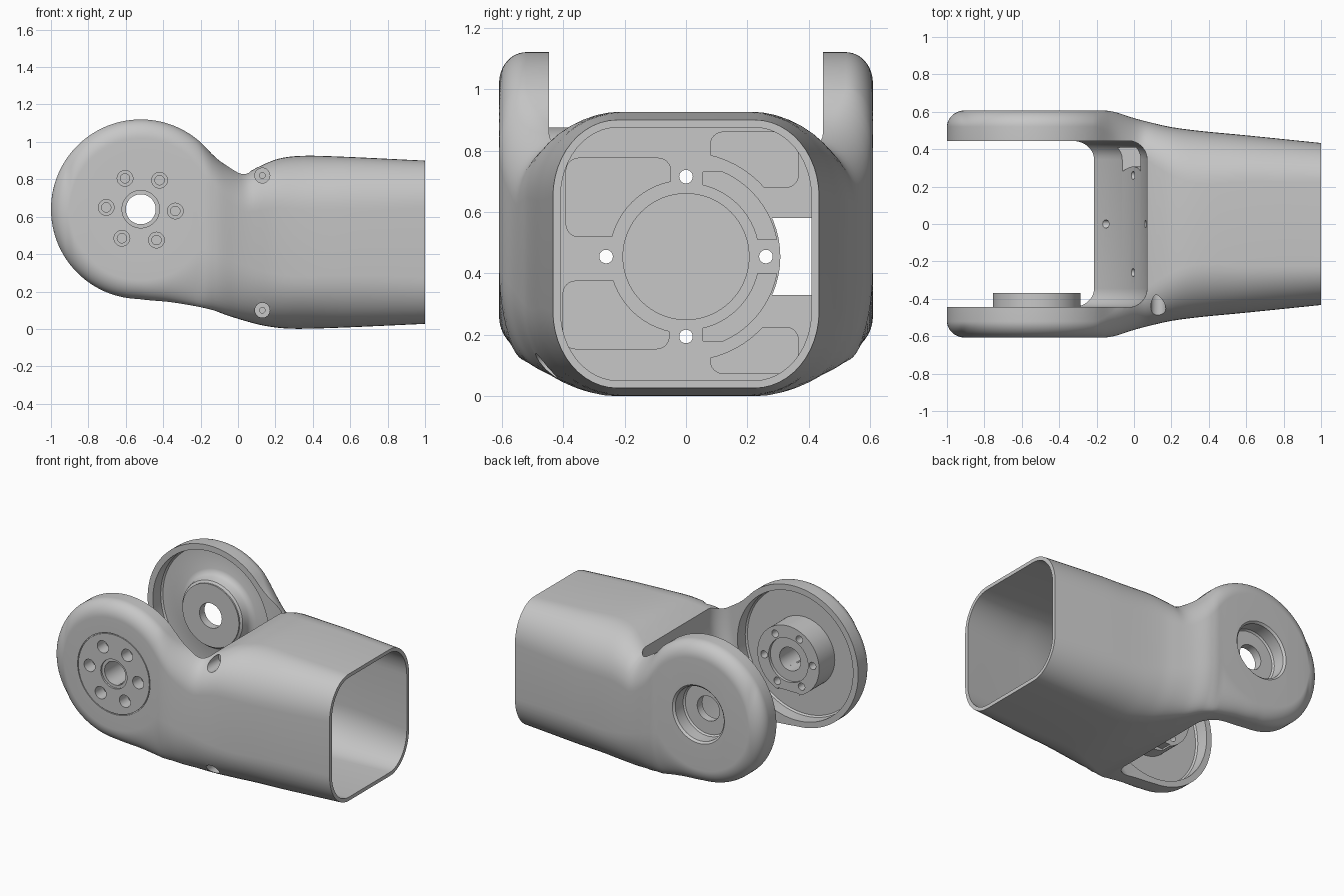
import bpy
import bmesh
from math import sin, cos, pi, sqrt, radians
from mathutils import Vector, Matrix

cube = bpy.data.objects.get("Cube")
if cube:
    bpy.data.objects.remove(cube, do_unlink=True)

grey = bpy.data.materials.new("satin grey")
grey.use_nodes = True
GREY = (0.57, 0.57, 0.57, 1)
grey.diffuse_color = GREY
grey.node_tree.nodes["Principled BSDF"].inputs["Base Color"].default_value = GREY

AXIS = Vector((-0.52, 0, 0.64))    # joint axis, along y
CORE = Vector((0, 0, 0.455))       # sleeve axis, along x
RIM, FILLET = 0.48, 0.1


def finish(name, bm):
    bmesh.ops.remove_doubles(bm, verts=bm.verts, dist=1e-5)
    bmesh.ops.delete(bm, geom=[e for e in bm.edges if not e.link_faces], context='EDGES')
    bmesh.ops.recalc_face_normals(bm, faces=bm.faces)
    mesh = bpy.data.meshes.new(name)
    bm.to_mesh(mesh)
    bm.free()
    mesh.materials.append(grey)
    ob = bpy.data.objects.new(name, mesh)
    bpy.context.collection.objects.link(ob)
    return ob


def grid(bm, rings, wrap):
    rows = [[bm.verts.new(p) for p in ring] for ring in rings]
    n = len(rows[0])
    pairs = zip(rows, rows[1:] + rows[:1]) if wrap else zip(rows, rows[1:])
    for a, b in pairs:
        for i in range(n):
            j = (i + 1) % n
            bm.faces.new((a[i], a[j], b[j], b[i]))
    return rows


def lathe(name, profile, centre=AXIS, steps=96):
    """Spin a closed (radius, y) profile about an axis along y."""
    bm = bmesh.new()
    rings = []
    for k in range(steps):
        a = 2 * pi * k / steps
        rings.append([centre + Vector((r * cos(a), y, r * sin(a))) for r, y in profile])
    grid(bm, rings, True)
    return finish(name, bm)


def pin(centre, r, y0, y1, steps=32):
    return lathe("cutter", [(0, y0), (r, y0), (r, y1), (0, y1)], centre, steps)


def rod(y, z, r, x0, x1):
    """Cylinder along x."""
    bm = bmesh.new()
    m = Matrix.Translation(((x0 + x1) / 2, y, z)) @ Matrix.Rotation(pi / 2, 4, 'Y')
    bmesh.ops.create_cone(bm, cap_ends=True, segments=64, radius1=r, radius2=r,
                          depth=x1 - x0, matrix=m)
    return finish("cutter", bm)


def block(x, y, z, round_edge=0):
    """Box from ranges, with the edges along x rounded."""
    bm = bmesh.new()
    m = Matrix.Translation([sum(v) / 2 for v in (x, y, z)]) @ Matrix.Diagonal(
        [v[1] - v[0] for v in (x, y, z)] + [1])
    bmesh.ops.create_cube(bm, size=1, matrix=m)
    if round_edge:
        edges = [e for e in bm.edges if abs(e.verts[0].co.x - e.verts[1].co.x) > 0.001]
        bmesh.ops.bevel(bm, geom=edges, offset=round_edge, segments=6, profile=0.5,
                        affect='EDGES')
    return finish("cutter", bm)


def combine(ob, tool, op='DIFFERENCE'):
    mod = ob.modifiers.new("cut", 'BOOLEAN')
    mod.operation, mod.solver, mod.object = op, 'EXACT', tool
    bpy.context.view_layer.objects.active = ob
    bpy.ops.object.modifier_apply(modifier=mod.name)
    bpy.data.objects.remove(tool, do_unlink=True)
    return ob


def curve(points, x):
    """Smooth curve through (x, value) points."""
    if x <= points[0][0]:
        return points[0][1]
    for i in range(len(points) - 1):
        (x0, a), (x1, b) = points[i], points[i + 1]
        if x <= x1:
            def slope(k):
                lo, hi = points[max(k - 1, 0)], points[min(k + 1, len(points) - 1)]
                return (hi[1] - lo[1]) / (hi[0] - lo[0])
            t, h = (x - x0) / (x1 - x0), x1 - x0
            return (a * (1 + 2 * t) * (1 - t) ** 2 + b * t * t * (3 - 2 * t)
                    + h * t * (1 - t) * ((1 - t) * slope(i) - t * slope(i + 1)))
    return points[-1][1]


# Side and plan outlines of the arm, and the sizes of its rounded corners
TOP = [(-0.2, 0.998), (-0.1, 0.9), (0, 0.845), (0.05, 0.838), (0.1, 0.862),
       (0.2, 0.905), (0.3, 0.923), (0.45, 0.925), (1, 0.9)]
BOTTOM = [(-0.65, 0.178), (-0.5, 0.156), (-0.35, 0.142), (-0.15, 0.105), (-0.05, 0.07),
          (0.1, 0.026), (0.2, 0.008), (0.3, 0.001), (0.5, 0.005), (1, 0.027)]
WIDTH = [(-0.16, 0.608), (-0.1, 0.598), (0, 0.566), (0.1, 0.54), (0.2, 0.518),
         (0.35, 0.498), (0.6, 0.474), (1, 0.433)]
SIDE_ROUND = [(-0.2, 0.088), (0, 0.18), (0.3, 0.28), (0.6, 0.25), (1, 0.21)]
TOP_ROUND = [(-0.2, 0.153), (0, 0.2), (0.3, 0.28), (0.6, 0.28), (1, 0.25)]
BOTTOM_ROUND = [(-0.2, 0.317), (0, 0.3), (0.3, 0.28), (0.6, 0.28), (1, 0.25)]


def section(x, inset=0.0):
    dx = x - AXIS.x
    half = sqrt(max(RIM ** 2 - dx * dx, 1e-6))
    flat = sqrt(max((RIM - FILLET) ** 2 - dx * dx, 0))
    top, bottom = AXIS.z + half, AXIS.z - half
    width, ry = curve(WIDTH, x), curve(SIDE_ROUND, x)
    rt = rb = half - flat
    if dx < FILLET - RIM:
        u = min((-dx - RIM + FILLET) / FILLET, 1)
        ry = max(0.088 * sqrt(1 - u * u), 0.001)
        width = 0.52 + ry
    if x > -0.65:
        bottom = min(bottom, curve(BOTTOM, x))
        rb = AXIS.z - flat - bottom
    if x >= -0.2:
        top = curve(TOP, x)
        rt, rb = curve(TOP_ROUND, x), curve(BOTTOM_ROUND, x)
    top, bottom, width = top - inset, bottom + inset, width - inset
    ry, rt, rb = ry - inset, rt - inset, rb - inset
    pts = []
    for q, (sy, sz) in enumerate([(1, 1), (-1, 1), (-1, -1), (1, -1)]):
        r, edge = (rt, top) if sz > 0 else (rb, bottom)
        for k in range(13):
            a = (q + k / 12) * pi / 2
            pts.append((x, sy * (width - ry) + ry * cos(a), edge - sz * r + r * sin(a)))
    return pts


def loft(name, xs, inset=0.0):
    bm = bmesh.new()
    rows = grid(bm, [section(x, inset) for x in xs], False)
    bm.faces.new(rows[0])
    bm.faces.new(rows[-1])
    return finish(name, bm)


# Forked housing with hollow sleeve
xs = [AXIS.x - RIM * cos(radians(a)) for a in range(3, 90, 3)]
xs += [AXIS.x + 0.02 * k for k in range(45)] + [0.4 + 0.05 * k for k in range(13)]
housing = loft("forked_housing", xs)
combine(housing, loft("cutter", [0.19 + 0.03 * k for k in range(27)] + [1.0, 1.05], 0.025))

# Concave saddle between the fork arms
G, S = 0.445, 1.085
arc = [(S - 0.1 + 0.1 * sin(a), G - 0.1 + 0.1 * cos(a))
       for a in [k * pi / 16 for k in range(9)]]
gap = [(0, G)] + arc + [(r, -y) for r, y in reversed(arc)] + [(0, -G)]
combine(housing, lathe("cutter", gap, Vector((-1.015, 0, 0.85)), 200))

# Dished inner faces, back one with a rounded, sloped boss
combine(housing, lathe("cutter", [(0.235, -0.4), (0.44, -0.4), (0.44, -0.53),
                                  (0.43, -0.54), (0.235, -0.54)]))
combine(housing, lathe("cutter", [(0.215, 0.4), (0.44, 0.4), (0.44, 0.53), (0.43, 0.54),
                                  (0.28, 0.54), (0.255, 0.53), (0.24, 0.51), (0.235, 0.48),
                                  (0.23, 0.465), (0.215, 0.455)]))

# Back arm: bearing seat and bore
combine(housing, lathe("cutter", [(0, 0.5), (0.175, 0.5), (0.185, 0.51), (0.185, 0.595),
                                  (0.2, 0.61), (0.2, 0.7), (0, 0.7)]))
combine(housing, pin(AXIS, 0.085, 0.4, 0.55))

# Front arm: hub, cover seam, bore and bolt circle
hub = lathe("front_hub", [(0.08, -0.5), (0.235, -0.5), (0.235, -0.37), (0.15, -0.37),
                          (0.15, -0.39), (0.08, -0.39)])
combine(hub, block((-0.6, -0.44), (-0.443, -0.3), (0.38, 0.43)))
combine(housing, lathe("cutter", [(0.27, -0.7), (0.276, -0.7), (0.276, -0.6), (0.27, -0.6)]))
combine(housing, pin(AXIS, 0.08, -0.7, -0.3, 64))
combine(housing, pin(AXIS, 0.1, -0.7, -0.595, 64))
for k in range(6):
    a = radians(60 * k - 3)
    spot = AXIS + 0.185 * Vector((cos(a), 0, sin(a)))
    combine(housing, pin(spot, 0.042, -0.7, -0.52))
    combine(housing, pin(spot, 0.025, -0.6, -0.42))
    combine(hub, pin(spot, 0.025, -0.52, -0.3))

# Side screw holes into the bulkhead
for z in (0.82, 0.1):
    spot = Vector((0.13, 0, z))
    combine(housing, pin(spot, 0.04, -0.7, -0.34))
    combine(housing, pin(spot, 0.015, -0.4, -0.28))

# Bulkhead: centre recess, bolt holes and cable window
F, DEEP = 0.3, 0.17
combine(housing, rod(0, CORE.z, 0.205, DEEP, F))
for y, z in ((0.26, 0), (-0.26, 0), (0, 0.26), (0, -0.26)):
    combine(housing, rod(y, CORE.z + z, 0.022, -0.3, F))
window = block((-0.4, F), (0.2, 0.41), (0.33, 0.58))
combine(housing, combine(window, rod(0, CORE.z, 0.307, -0.5, 0.5)))

# Bulkhead: shallow lightening pockets
for y, z, clear in (((-0.39, -0.05), (0.52, 0.775), 0.25),
                    ((-0.4, -0.055), (0.155, 0.375), 0.25),
                    ((0.08, 0.365), (0.68, 0.86), 0.34),
                    ((0.08, 0.365), (0.075, 0.225), 0.34)):
    pocket = block((DEEP, F), y, z, 0.04)
    combine(housing, combine(pocket, rod(0, CORE.z, clear, 0, 0.5)))
for z in ((0.51, 0.73), (0.18, 0.4)):
    pocket = combine(rod(0, CORE.z, 0.3, DEEP, F), rod(0, CORE.z, 0.24, 0, 0.5))
    combine(housing, combine(pocket, block((0, 0.5), (0.055, 0.4), z), 'INTERSECT'))

# Smooth shading with crisp edges
for ob in (housing, hub):
    bpy.ops.object.select_all(action='DESELECT')
    ob.select_set(True)
    bpy.context.view_layer.objects.active = ob
    bpy.ops.object.shade_smooth_by_angle(angle=radians(35))
